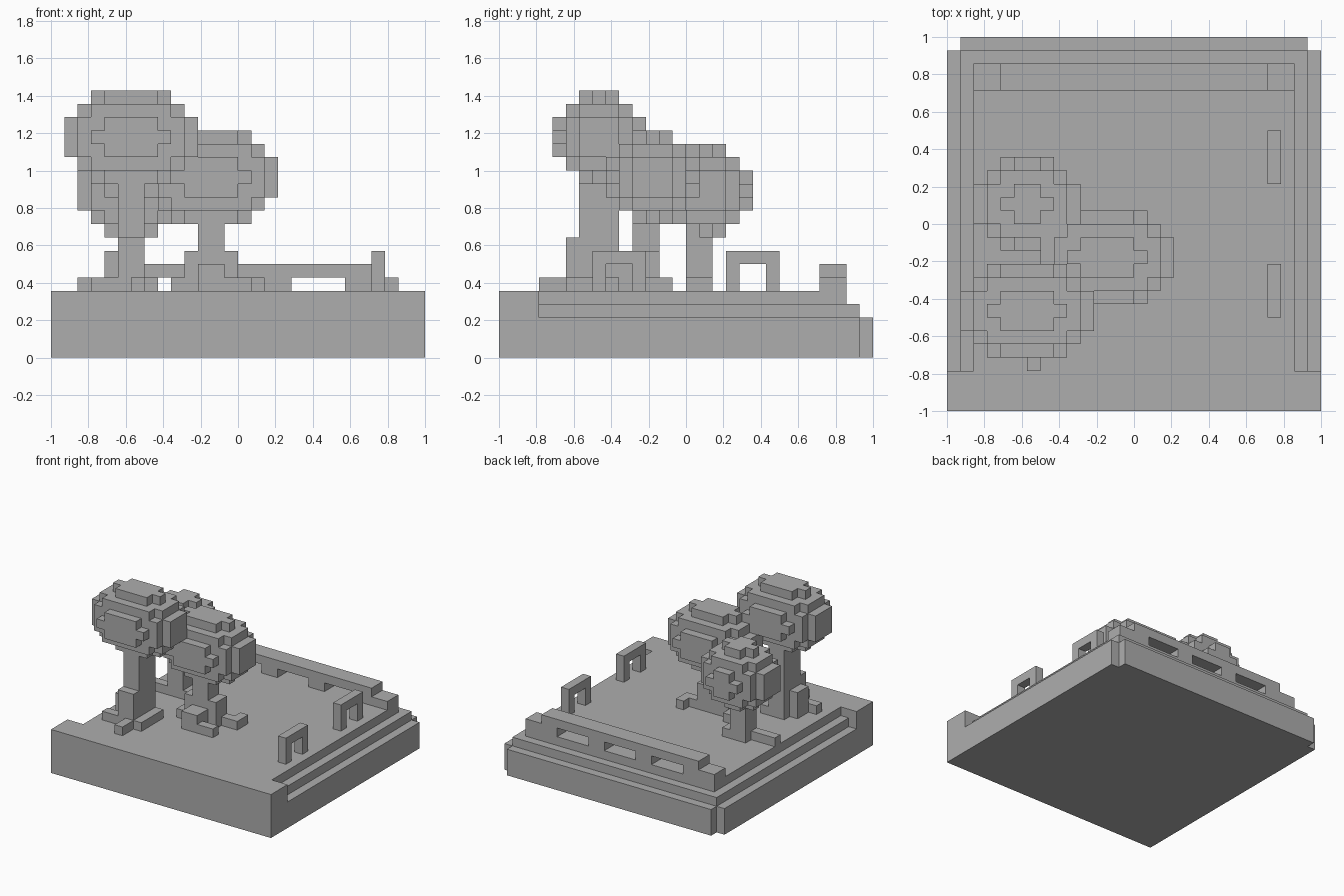
import bpy
import bmesh
import math
from mathutils import Vector

if "Cube" in bpy.data.objects:
    bpy.data.objects.remove(bpy.data.objects["Cube"], do_unlink=True)

N = 28            # blocks along one side
S = 2.0 / N       # block size

stone = bpy.data.materials.new("plain_grey")
stone.use_nodes = True
grey = (0.42, 0.42, 0.42, 1.0)
stone.diffuse_color = grey
stone.node_tree.nodes["Principled BSDF"].inputs["Base Color"].default_value = grey


def box(x0, x1, y0, y1, z0, z1):
    """Set of unit blocks filling a box."""
    return {(x, y, z) for x in range(x0, x1) for y in range(y0, y1) for z in range(z0, z1)}


def ellipsoid(centre, radii, limit=1.0):
    """Set of blocks whose centres lie in an ellipsoid."""
    lo = [math.floor(c - r) for c, r in zip(centre, radii)]
    hi = [math.ceil(c + r) for c, r in zip(centre, radii)]
    cells = box(lo[0], hi[0], lo[1], hi[1], lo[2], hi[2])
    return {c for c in cells
            if sum(((p + 0.5 - m) / r) ** 2 for p, m, r in zip(c, centre, radii)) <= limit}


def build(name, cells):
    """Skin a set of blocks, keeping only the outer faces."""
    bm = bmesh.new()
    for cell in cells:
        for axis in range(3):
            for side in (0, 1):
                near = list(cell)
                near[axis] += 2 * side - 1
                if tuple(near) in cells:
                    continue
                u, v = (axis + 1) % 3, (axis + 2) % 3
                ring = [(0, 0), (1, 0), (1, 1), (0, 1)]
                verts = []
                for a, b in (ring if side else reversed(ring)):
                    p = Vector(cell)
                    p[axis] += side
                    p[u] += a
                    p[v] += b
                    verts.append(bm.verts.new((p.x * S - 1, p.y * S - 1, p.z * S)))
                bm.faces.new(verts)
    bmesh.ops.remove_doubles(bm, verts=bm.verts[:], dist=S / 50)
    bmesh.ops.dissolve_limit(bm, angle_limit=0.01, verts=bm.verts[:], edges=bm.edges[:])
    mesh = bpy.data.meshes.new(name)
    bm.to_mesh(mesh)
    bm.free()
    mesh.materials.append(stone)
    obj = bpy.data.objects.new(name, mesh)
    bpy.context.collection.objects.link(obj)


# Ground slab: full-height front strip, stepped sides and back, notched back corners
ground = box(0, N, 0, 3, 0, 5) | box(0, N, 3, N - 1, 0, 3) | box(1, N - 1, 3, N, 0, 3)
for step in (1, 2):
    ground |= box(step, N - step, 3, N - step, 2 + step, 3 + step)
build("ground_slab", ground)

# Back wall with three low openings
wall = box(2, 26, 24, 26, 5, 6) | box(4, 24, 24, 26, 6, 7)
for x in (6, 12, 18):
    wall -= box(x, x + 4, 24, 26, 5, 6)
build("back_wall", wall)

# Two small arches
for name, y in (("front_arch", 7), ("back_arch", 17)):
    build(name, box(24, 25, y, y + 4, 5, 8) - box(24, 25, y + 1, y + 3, 5, 7))

# Tree crowns
build("front_crown", ellipsoid((6, 7.5, 16.5), (5, 3.5, 3.5)))
build("middle_crown", ellipsoid((12, 11.5, 13.5), (5, 3.5, 3.5)))
build("back_crown", ellipsoid((6, 15.5, 12.5), (4, 3.5, 3.5), 0.95))

# Front trunk with buttresses and roots
build("front_trunk",
      box(5, 7, 6, 9, 5, 13) | box(5, 7, 5, 6, 5, 9) | box(4, 5, 6, 8, 5, 8)
      | box(6, 7, 3, 5, 5, 6) | box(3, 5, 5, 6, 5, 6) | box(7, 8, 5, 9, 5, 6))

# Middle trunk with buttresses and roots
build("middle_trunk",
      box(11, 13, 10, 12, 5, 10) | box(10, 11, 10, 12, 5, 8) | box(13, 14, 10, 12, 5, 8)
      | box(11, 13, 8, 10, 5, 7) | box(9, 10, 10, 13, 5, 6) | box(14, 16, 11, 12, 5, 6)
      | box(15, 16, 11, 13, 5, 6) | box(13, 15, 8, 9, 5, 6))

# Back trunk with roots
build("back_trunk",
      box(5, 7, 14, 16, 5, 10) | box(2, 5, 14, 15, 5, 6) | box(7, 8, 14, 16, 5, 6))
